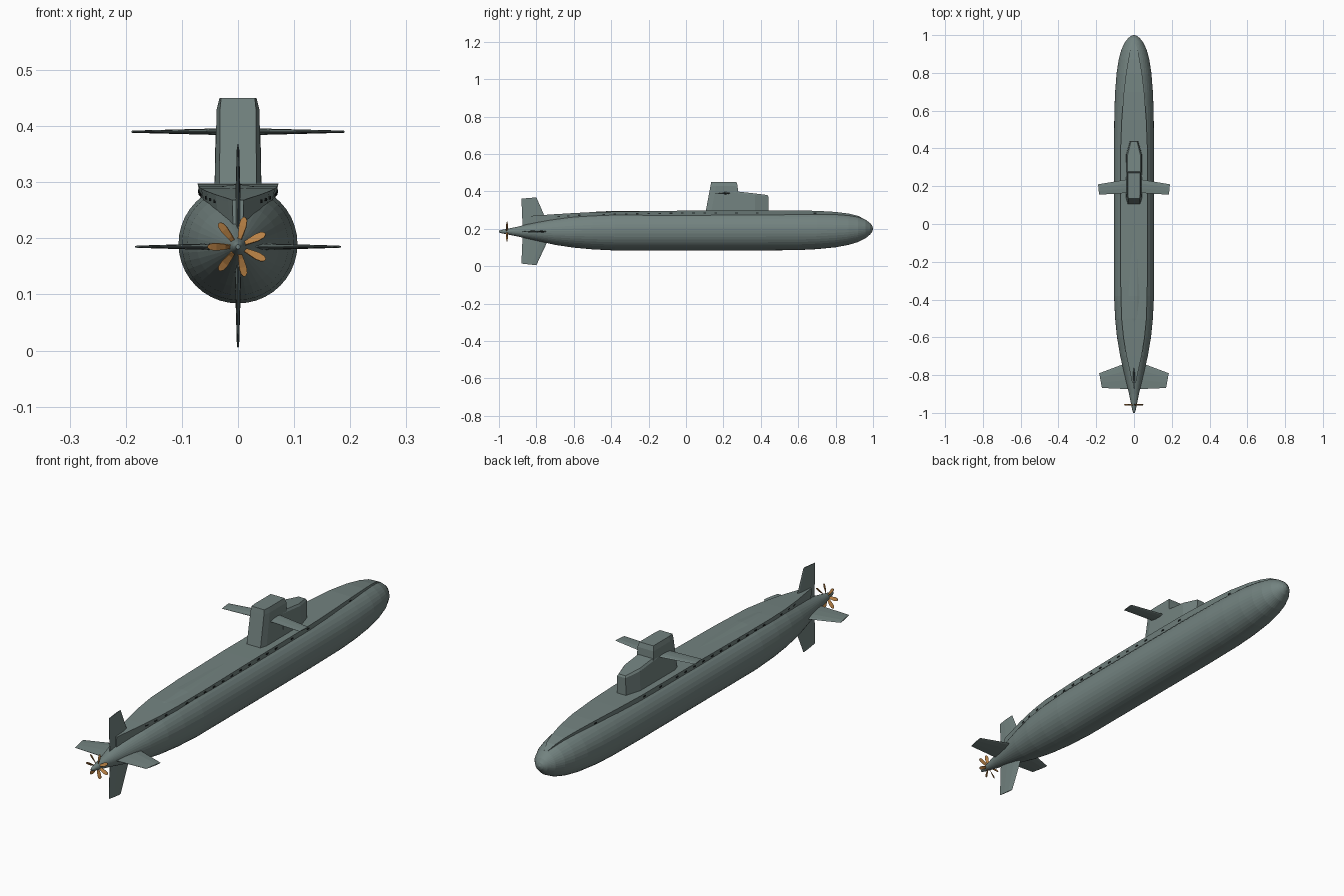
import bpy, math
from mathutils import Matrix, Vector

cube = bpy.data.objects.get("Cube")
if cube:
    bpy.data.objects.remove(cube)


def material(name, rgb):
    m = bpy.data.materials.new(name)
    m.use_nodes = True
    m.diffuse_color = (*rgb, 1)
    m.node_tree.nodes["Principled BSDF"].inputs["Base Color"].default_value = (*rgb, 1)
    return m


GREY = material("sea grey", (0.17, 0.225, 0.215))
BRONZE = material("bronze", (0.48, 0.22, 0.06))
DARK = material("vent black", (0.015, 0.02, 0.02))


def build(name, verts, faces, mat):
    mesh = bpy.data.meshes.new(name)
    mesh.from_pydata(verts, [], faces)
    mesh.materials.append(mat)
    ob = bpy.data.objects.new(name, mesh)
    bpy.context.collection.objects.link(ob)
    # consistent outward normals
    bpy.context.view_layer.objects.active = ob
    ob.select_set(True)
    bpy.ops.object.mode_set(mode='EDIT')
    bpy.ops.mesh.select_all(action='SELECT')
    bpy.ops.mesh.normals_make_consistent(inside=False)
    bpy.ops.object.mode_set(mode='OBJECT')
    ob.select_set(False)
    return ob


def loft(name, rings, mat=GREY):
    """Skin closed rings of equal length and cap both ends."""
    n = len(rings[0])
    verts = [p for r in rings for p in r]
    faces = [list(range(n)), list(range(len(verts) - n, len(verts)))]
    for k in range(len(rings) - 1):
        for i in range(n):
            j = (i + 1) % n
            faces.append([k * n + i, k * n + j, (k + 1) * n + j, (k + 1) * n + i])
    return build(name, verts, faces, mat)


def interp(table, y):
    for a, b in zip(table, table[1:]):
        if a[0] <= y <= b[0]:
            t = (y - a[0]) / (b[0] - a[0])
            return [p + (q - p) * t for p, q in zip(a, b)][1:]


# Pressure hull: y, radius, axis height
HULL = [(-1, .004, .185), (-.985, .009, .185), (-.9, .026, .185), (-.8, .05, .186),
        (-.7, .073, .187), (-.6, .09, .189), (-.5, .1, .19), (-.38, .106, .19),
        (.4, .106, .19), (.6, .104, .19), (.7, .1, .191), (.8, .092, .193),
        (.87, .081, .195), (.92, .068, .197), (.96, .05, .199), (.985, .03, .2),
        (.996, .015, .2), (1, .003, .2)]
SIDES = 40
loft("hull", [[(r * math.cos(i * math.tau / SIDES), y, z + r * math.sin(i * math.tau / SIDES))
               for i in range(SIDES)] for y, r, z in HULL])

# Deck casing: y, half width, top height
DECK = [(-.84, .01, .268), (-.8, .018, .271), (-.7, .04, .278), (-.6, .056, .284),
        (-.5, .066, .289), (-.3, .071, .293), (0, .072, .297), (.4, .071, .298),
        (.55, .065, .298), (.7, .054, .296), (.8, .042, .29), (.87, .03, .281),
        (.92, .02, .269), (.955, .008, .251)]


def deck_ring(y, w, top):
    r, z = interp(HULL, y)
    low = z + math.sqrt(max(r * r - w * w, 0)) - .012
    return [(w, y, top), (w * .98, y, top - .006), (w * .88, y, low),
            (-w * .88, y, low), (-w * .98, y, top - .006), (-w, y, top)]


loft("deck_casing", [deck_ring(*d) for d in DECK])

# Limber holes along both casing walls
hole_ys = [-.68, -.63, -.57, .27, .38, .69] + [-.44 + .06 * i for i in range(11)]
for side in (-1, 1):
    verts, faces = [], []
    for y in hole_ys:
        w, top = interp(DECK, y)
        b = len(verts)
        for dx in (-.007, -.001):
            for dy, dz in ((-.007, -.016), (.007, -.016), (.007, -.01), (-.007, -.01)):
                slope = (interp(DECK, y + dy)[0] - w)
                verts.append((side * (w + slope + dx), y + dy, top + dz))
        faces += [[b + i for i in f] for f in
                  ((0, 1, 2, 3), (4, 5, 6, 7), (0, 1, 5, 4), (1, 2, 6, 5), (2, 3, 7, 6), (3, 0, 4, 7))]
    build("limber_holes_" + ("left" if side > 0 else "right"), verts, faces, DARK)


def mirrored(points):
    """Close a half outline across x = 0."""
    return points + [(-x, y, z) for x, y, z in reversed(points)]


# Sail: tall aft tower and low tapering front
loft("sail_tower", [mirrored([(a, y0, z), (w, y0 + .03, z), (w, y1, z)]) for z, a, w, y0, y1 in (
    (.28, .033, .042, .103, .285), (.43, .032, .038, .131, .276), (.45, .03, .033, .135, .27))])
loft("sail_front", [
    mirrored([(.042, .25, .28), (.042, .37, .28), (.022, .44, .28)]),
    mirrored([(.04, .25, .393), (.039, .37, .38), (.02, .44, .372)]),
    mirrored([(.034, .25, .402), (.034, .365, .389), (.016, .436, .38)])])


def fin(name, root, tip, angle, height):
    """Tapered foil; root and tip hold span, trailing y, leading y, half thickness."""
    rings = []
    for (s0, s1, y0, y1, t) in (root, tip):
        ring = []
        for f, k in ((0, .15), (.35, .8), (.7, 1), (.92, .6), (1, 0),
                     (.92, -.6), (.7, -1), (.35, -.8), (0, -.15)):
            ring.append((s0 + (s1 - s0) * f, y0 + (y1 - y0) * f, t * k))
        rings.append(ring)
    ob = loft(name, rings)
    ob.data.transform(Matrix.Translation((0, 0, height)) @ Matrix.Rotation(angle, 4, 'Y'))
    return ob


for label, angle in (("left", 0), ("right", math.pi)):
    y0, y1 = .165, .237
    fin("sail_plane_" + label, (.03, .03, y0, y1, .006), (.185, .19, .155, .21, .002), angle, .39)
    fin("stern_plane_" + label, (.01, .01, -.875, -.725, .007),
        (.17, .184, -.868, -.79, .002), angle, .185)
fin("upper_rudder", (.01, .01, -.873, -.725, .007), (.175, .182, -.88, -.8, .002), -math.pi / 2, .186)
fin("lower_rudder", (.01, .01, -.873, -.72, .007), (.172, .181, -.88, -.8, .002), math.pi / 2, .186)

# Seven-bladed propeller: radius, half width, pitch
verts, faces = [], []
BLADE = [(.006, .003, 1.0), (.022, .006, .75), (.038, .0075, .5), (.049, .006, .4), (.054, .002, .35)]
for k in range(7):
    turn = Matrix.Translation((0, -.957, .185)) @ Matrix.Rotation(math.pi + k * math.tau / 7, 4, 'Y')
    b = len(verts)
    for r, w, pitch in BLADE:
        c, s = math.cos(pitch), math.sin(pitch)
        for u, v in ((-w, -.001), (w, -.001), (w, .001), (-w, .001)):
            verts.append(turn @ Vector((r, u * s + v * c, u * c - v * s)))
    for j in range(len(BLADE) - 1):
        for i in range(4):
            p, q = b + j * 4 + i, b + j * 4 + (i + 1) % 4
            faces.append([p, q, q + 4, p + 4])
    end = len(verts)
    faces += [[b, b + 1, b + 2, b + 3], list(range(end - 4, end))]
build("propeller", verts, faces, BRONZE)
